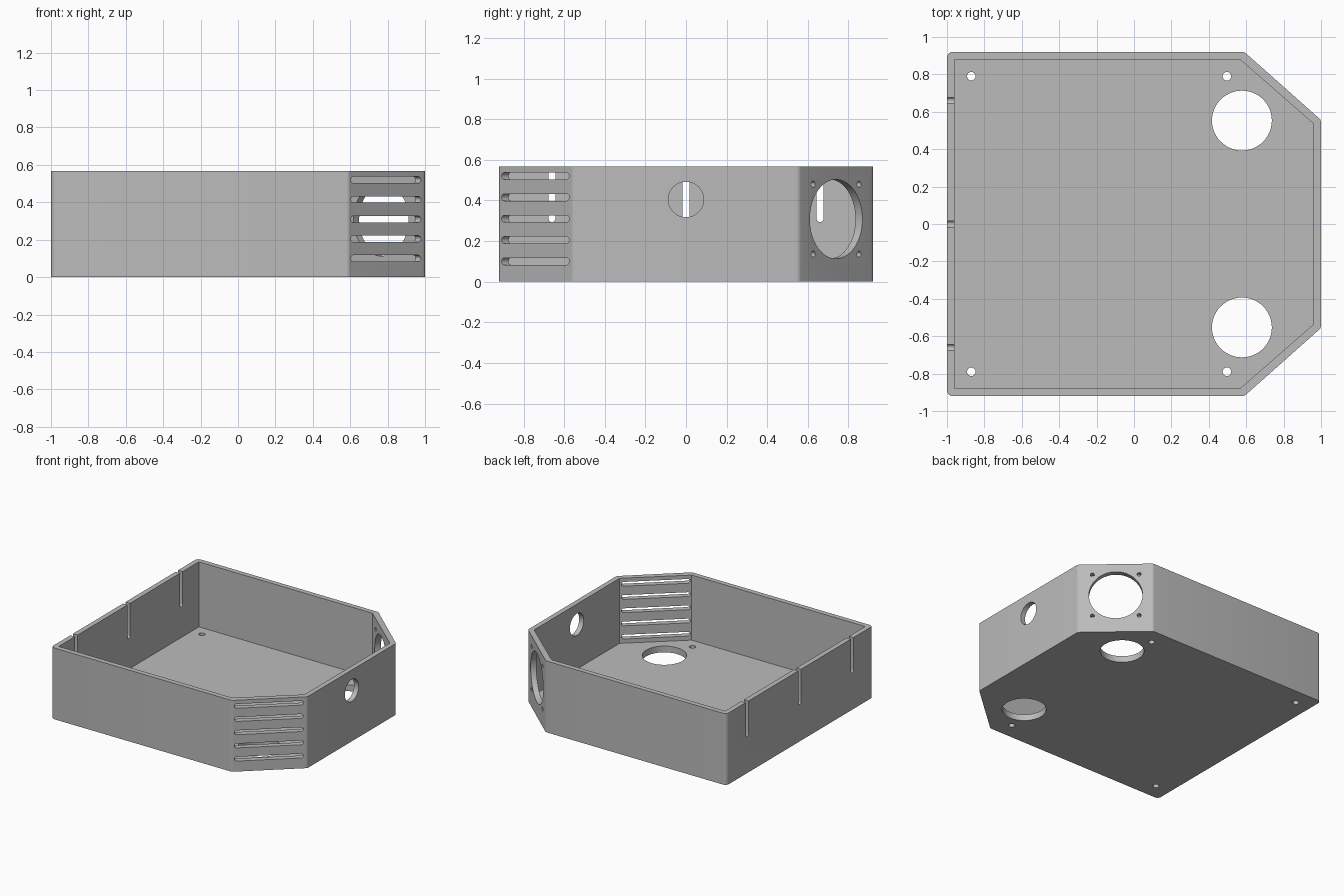
import bpy, bmesh
from math import pi, cos, sin
from mathutils import Vector, Matrix

HEIGHT, WALL, FLOOR = 0.567, 0.04, 0.05
X, Y, Z = Vector((1, 0, 0)), Vector((0, 1, 0)), Vector((0, 0, 1))

if "Cube" in bpy.data.objects:
    bpy.data.objects.remove(bpy.data.objects["Cube"])

grey = bpy.data.materials.new("plain grey")
grey.use_nodes = True
colour = (0.5, 0.5, 0.5, 1)
grey.diffuse_color = colour
grey.node_tree.nodes["Principled BSDF"].inputs["Base Color"].default_value = colour


def prism(bm, points, vector):
    """Closed solid: a flat outline swept along a vector."""
    face = bm.faces.new([bm.verts.new(p) for p in points])
    swept = bmesh.ops.extrude_face_region(bm, geom=[face])["geom"]
    verts = [g for g in swept if isinstance(g, bmesh.types.BMVert)]
    bmesh.ops.translate(bm, verts=verts, vec=vector)


def slot(bm, centre, along, normal, radius, length=0.0, depth=0.16, steps=48):
    """Round-ended cutter centred on a wall; a plain hole when length is 0."""
    across = normal.cross(along)
    points = []
    for end in (1, -1):
        for i in range(steps // 2 + (1 if length else 0)):
            a = -pi / 2 + pi * i / (steps // 2)
            offset = along * (radius * cos(a) + length / 2) + across * radius * sin(a)
            points.append(Vector(centre) + offset * end - normal * depth / 2)
    prism(bm, points, normal * depth)


def rounded(corners, radius, steps=5):
    """Outline with every corner replaced by a tangent arc."""
    points = []
    for i, p in enumerate(corners):
        a = (corners[i - 1] - p).normalized()
        b = (corners[(i + 1) % len(corners)] - p).normalized()
        half = a.angle(b) / 2
        centre = p + (a + b).normalized() * radius / sin(half)
        start = p + a * radius * cos(half) / sin(half) - centre
        turn = pi - 2 * half
        for k in range(steps + 1):
            points.append(centre + Matrix.Rotation(turn * k / steps, 3, 'Z') @ start)
    return points


def make_object(name, bm):
    bmesh.ops.recalc_face_normals(bm, faces=bm.faces[:])
    mesh = bpy.data.meshes.new(name)
    bm.to_mesh(mesh)
    bm.free()
    mesh.materials.append(grey)
    obj = bpy.data.objects.new(name, mesh)
    bpy.context.collection.objects.link(obj)
    return obj


def outline(x, y, corner_x, corner_y, z):
    half = [Vector((-x, -y, z)), Vector((corner_x, -y, z)), Vector((x, -corner_y, z))]
    return half + [Vector((p.x, -p.y, z)) for p in reversed(half)]


# Outer block with rounded vertical edges
bm = bmesh.new()
prism(bm, rounded(outline(1, 0.92, 0.59, 0.556, 0), 0.03), Z * HEIGHT)
tray = make_object("enclosure_tray", bm)

# Inside space
bm = bmesh.new()
prism(bm, outline(1 - WALL, 0.92 - WALL, 0.566, 0.536, FLOOR), Z)
cavity = make_object("cavity_cutter", bm)

# Openings
bm = bmesh.new()
for side in (-1, 1):
    slot(bm, (0.577, side * 0.553, 0), Z.cross(Y), Z, 0.16)
    for x in (-0.87, 0.497):
        slot(bm, (x, side * 0.79, 0), X, Z, 0.023, steps=24)

# Vent slots on the front angled wall
run = Vector((0.41, 0.364, 0)).normalized()
for i in range(5):
    slot(bm, (0.78, -0.73, 0.1 + i * 0.105), run, run.cross(Z), 0.017, 0.466, steps=24)

# Fan opening and its screw holes on the back angled wall
run = Vector((-0.41, 0.364, 0)).normalized()
fan = Vector((0.78, 0.724, 0.308))
slot(bm, fan, Z, run.cross(Z), 0.195, steps=64)
for u in (-0.17, 0.17):
    for v in (-0.172, 0.172):
        slot(bm, fan + run * u + Z * v, Z, run.cross(Z), 0.015, steps=24)

# Round port in the side wall, cable notches in the opposite wall
slot(bm, (0.98, 0, 0.405), Z, X, 0.087)
for y in (-0.66, 0, 0.66):
    slot(bm, (-0.98, y, 0.51), Z, X, 0.017, 0.4, steps=24)
openings = make_object("opening_cutter", bm)

for cutter in (cavity, openings):
    cutter.hide_render = True
    bpy.context.view_layer.objects.active = tray
    cut = tray.modifiers.new("cut", 'BOOLEAN')
    cut.operation, cut.solver, cut.object = 'DIFFERENCE', 'EXACT', cutter
    bpy.ops.object.modifier_apply(modifier=cut.name)
    bpy.data.objects.remove(cutter)

# Soft shading on the round edges only
bpy.ops.object.select_all(action='DESELECT')
tray.select_set(True)
bpy.ops.object.shade_smooth_by_angle(angle=pi / 6)
